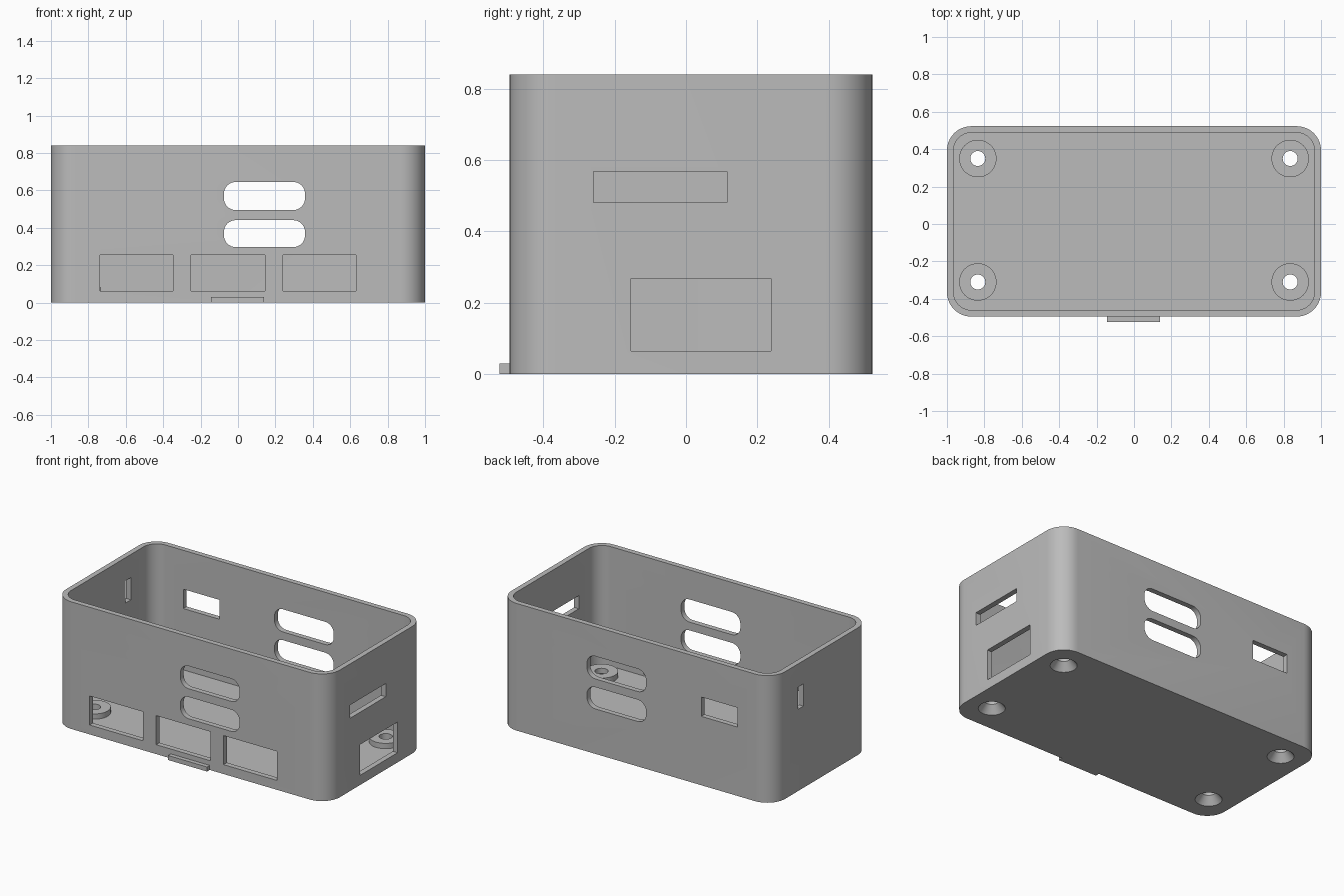
import bpy, bmesh, math

if "Cube" in bpy.data.objects:
    bpy.data.objects.remove(bpy.data.objects["Cube"])

grey = bpy.data.materials.new("plain grey")
grey.diffuse_color = (0.5, 0.5, 0.5, 1)
grey.use_nodes = True
grey.node_tree.nodes["Principled BSDF"].inputs["Base Color"].default_value = grey.diffuse_color


def make(name, bm):
    bmesh.ops.recalc_face_normals(bm, faces=bm.faces)
    me = bpy.data.meshes.new(name)
    bm.to_mesh(me)
    bm.free()
    ob = bpy.data.objects.new(name, me)
    ob.data.materials.append(grey)
    bpy.context.collection.objects.link(ob)
    return ob


def rounded_rect(a0, a1, b0, b1, r=0, n=10):
    if r == 0:
        return [(a0, b0), (a1, b0), (a1, b1), (a0, b1)]
    pts = []
    corners = [(a1 - r, b1 - r), (a0 + r, b1 - r), (a0 + r, b0 + r), (a1 - r, b0 + r)]
    for q, (ca, cb) in enumerate(corners):
        for i in range(n + 1):
            t = math.pi / 2 * (q + i / n)
            pts.append((ca + r * math.cos(t), cb + r * math.sin(t)))
    return pts


def prism(name, pts, lo, hi, axis="z"):
    place = {"z": lambda a, b, c: (a, b, c),
             "y": lambda a, b, c: (a, c, b),
             "x": lambda a, b, c: (c, a, b)}[axis]
    bm = bmesh.new()
    rings = [[bm.verts.new(place(a, b, c)) for a, b in pts] for c in (lo, hi)]
    bm.faces.new(rings[0])
    bm.faces.new(rings[1])
    for i in range(len(pts)):
        j = (i + 1) % len(pts)
        bm.faces.new((rings[0][i], rings[0][j], rings[1][j], rings[1][i]))
    return make(name, bm)


def lathe(name, x, y, profile, n=40):
    # stacked circles (radius, z), capped at both ends
    bm = bmesh.new()
    rings = [[bm.verts.new((x + r * math.cos(2 * math.pi * i / n),
                            y + r * math.sin(2 * math.pi * i / n), z))
              for i in range(n)] for r, z in profile]
    bm.faces.new(rings[0])
    bm.faces.new(rings[-1])
    for p, q in zip(rings, rings[1:]):
        for i in range(n):
            j = (i + 1) % n
            bm.faces.new((p[i], p[j], q[j], q[i]))
    return make(name, bm)


X, Y0, Y1, H = 1.0, -0.495, 0.523, 0.84
WALL, FLOOR, BOSS_TOP, R = 0.035, 0.05, 0.085, 0.13

# outer shell of the case
case = prism("case", rounded_rect(-X, X, Y0, Y1, R), 0, H)
steps = []

# hollow interior
steps.append(("DIFFERENCE", prism("cavity", rounded_rect(
    -X + WALL, X - WALL, Y0 + WALL, Y1 - WALL, R - WALL), FLOOR, H + 0.2)))

# raised screw bosses and countersunk holes
spots = [(sx * 0.835, y) for sx in (-1, 1) for y in (-0.31, 0.35)]
for x, y in spots:
    steps.append(("UNION", lathe("boss", x, y, [(0.1, 0.02), (0.1, BOSS_TOP)])))
for x, y in spots:
    steps.append(("DIFFERENCE", lathe("screw_hole", x, y, [
        (0.088, -0.01), (0.08, 0), (0.04, 0.05), (0.04, 0.2)])))

# vent slots through front and back walls
for z0, z1 in ((0.297, 0.441), (0.495, 0.645)):
    steps.append(("DIFFERENCE", prism("vent", rounded_rect(
        -0.075, 0.358, z0, z1, 0.062, 8), -0.8, 0.8, "y")))

# front ports
for x0, x1 in ((-0.738, -0.348), (-0.251, 0.144), (0.241, 0.631)):
    steps.append(("DIFFERENCE", prism("front_port", rounded_rect(
        x0, x1, 0.062, 0.254), -0.7, -0.4, "y")))

# back window
steps.append(("DIFFERENCE", prism("back_window", rounded_rect(
    -0.741, -0.478, 0.455, 0.583), 0.42, 0.7, "y")))

# right wall slot and port
for y0, y1, z0, z1 in ((-0.26, 0.115, 0.481, 0.568), (-0.154, 0.238, 0.064, 0.267)):
    steps.append(("DIFFERENCE", prism("right_port", rounded_rect(
        y0, y1, z0, z1), 0.94, 1.2, "x")))

# narrow slot in the left wall
steps.append(("DIFFERENCE", prism("left_slot", rounded_rect(
    0.203, 0.26, 0.54, 0.687), -1.2, -0.9, "x")))

for op, tool in steps:
    m = case.modifiers.new(tool.name, "BOOLEAN")
    m.operation, m.object, m.solver = op, tool, "EXACT"

# bake the booleans and discard the tools
dg = bpy.context.evaluated_depsgraph_get()
baked = bpy.data.meshes.new_from_object(case.evaluated_get(dg))
case.modifiers.clear()
case.data = baked
for _, tool in steps:
    bpy.data.objects.remove(tool)
case.data.materials.clear()
case.data.materials.append(grey)
for p in case.data.polygons:
    p.material_index = 0

# small lip at the bottom front
prism("front_tab", rounded_rect(-0.145, 0.14, -0.523, Y0 + 0.005), 0, 0.03)

bpy.ops.object.select_all(action="DESELECT")
case.select_set(True)
bpy.context.view_layer.objects.active = case
bpy.ops.object.shade_smooth_by_angle(angle=math.radians(30))
